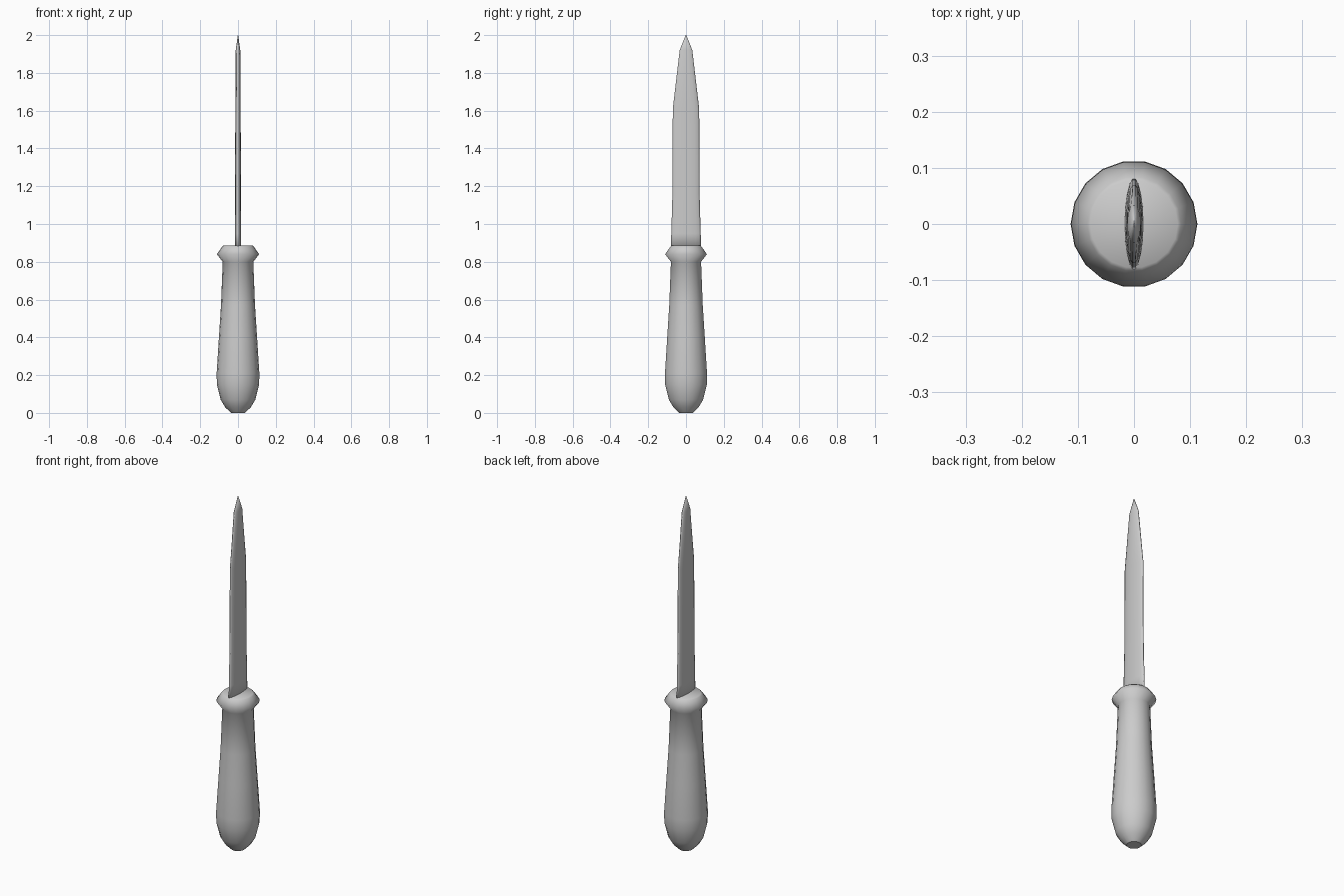
import bpy, bmesh, math

if "Cube" in bpy.data.objects:
    bpy.data.objects.remove(bpy.data.objects["Cube"])

SIDES = 18


def loft(name, rings, flat_bottom=False):
    """Skin elliptical rings (z, x radius, y radius) into a closed object."""
    bm = bmesh.new()
    loops = []
    for z, rx, ry in rings:
        loops.append([bm.verts.new((rx * math.cos(2 * math.pi * i / SIDES),
                                    ry * math.sin(2 * math.pi * i / SIDES), z))
                      for i in range(SIDES)])
    for a, b in zip(loops, loops[1:]):
        for i in range(SIDES):
            j = (i + 1) % SIDES
            bm.faces.new((a[i], a[j], b[j], b[i]))
    bottom = bm.faces.new(loops[0][::-1])
    bm.faces.new(loops[-1])
    for f in bm.faces:
        f.smooth = True
    bottom.smooth = not flat_bottom
    if flat_bottom:
        for e in bottom.edges:
            e.smooth = False
    mesh = bpy.data.meshes.new(name)
    bm.to_mesh(mesh)
    bm.free()
    obj = bpy.data.objects.new(name, mesh)
    bpy.context.collection.objects.link(obj)
    return obj


# Turned handle with a flared collar
handle_profile = [(0.0, 0.037), (0.03, 0.068), (0.07, 0.092), (0.15, 0.112),
                  (0.21, 0.113), (0.40, 0.101), (0.57, 0.090), (0.80, 0.081),
                  (0.84, 0.112), (0.88, 0.084), (0.885, 0.078)]
loft("handle", [(z, r, r) for z, r in handle_profile], flat_bottom=True)

# Thin lens-section blade, wide in y, tapering to a point
loft("blade", [(0.86, 0.017, 0.082), (0.95, 0.017, 0.079), (1.16, 0.016, 0.073),
               (1.61, 0.014, 0.071), (1.92, 0.012, 0.034), (2.0, 0.001, 0.002)])
